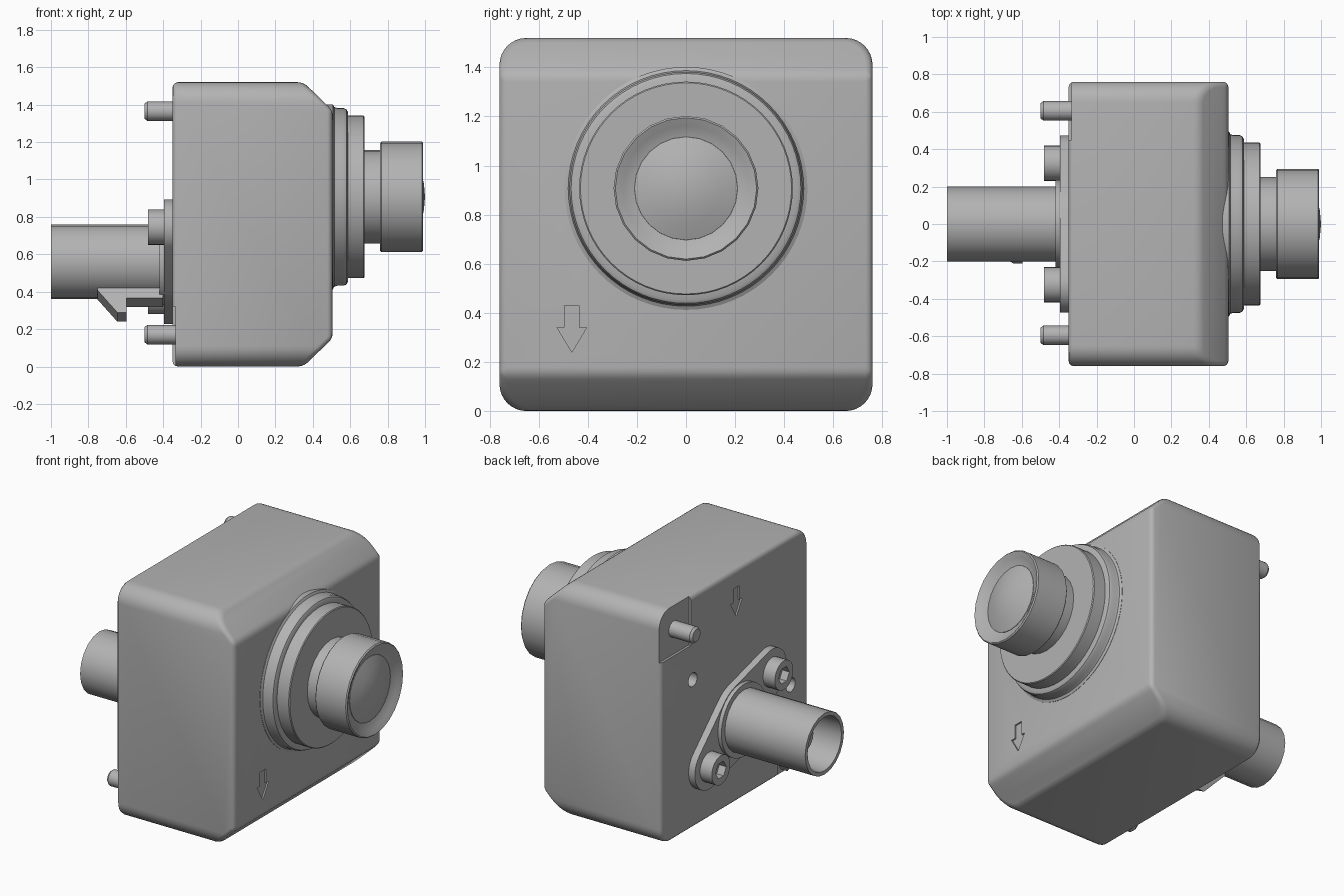
import bpy, bmesh, math
from mathutils import Vector
from mathutils.geometry import convex_hull_2d

if "Cube" in bpy.data.objects:
    bpy.data.objects.remove(bpy.data.objects["Cube"])

grey = bpy.data.materials.new("housing grey")
grey.use_nodes = True
COLOUR = (0.45, 0.45, 0.45, 1)
grey.diffuse_color = COLOUR
grey.node_tree.nodes["Principled BSDF"].inputs["Base Color"].default_value = COLOUR


def finish(name, bm, smooth=True):
    bmesh.ops.recalc_face_normals(bm, faces=bm.faces)
    mesh = bpy.data.meshes.new(name)
    bm.to_mesh(mesh)
    bm.free()
    mesh.materials.append(grey)
    obj = bpy.data.objects.new(name, mesh)
    bpy.context.collection.objects.link(obj)
    if smooth:
        shade(obj)
    return obj


def shade(obj):
    bpy.ops.object.select_all(action='DESELECT')
    obj.select_set(True)
    bpy.context.view_layer.objects.active = obj
    bpy.ops.object.shade_smooth_by_angle(angle=math.radians(32))


def circle(y, z, r, n, start=0.0):
    return [(y + r * math.cos(start + math.tau * i / n),
             z + r * math.sin(start + math.tau * i / n)) for i in range(n)]


def prism(bm, outline, x0, x1):
    """Extrude a (y, z) outline along x."""
    face = bm.faces.new([bm.verts.new((x0, y, z)) for y, z in outline])
    out = bmesh.ops.extrude_face_region(bm, geom=[face])
    moved = [v for v in out["geom"] if isinstance(v, bmesh.types.BMVert)]
    bmesh.ops.translate(bm, verts=moved, vec=(x1 - x0, 0, 0))


def lathe(name, profile, y, z, n):
    """Turn an (x, radius) profile about an axis along x, capping open ends."""
    bm = bmesh.new()
    rings = []
    for x, r in profile:
        if r == 0:
            rings.append([bm.verts.new((x, y, z))] * n)
        else:
            rings.append([bm.verts.new((x, a, b)) for a, b in circle(y, z, r, n)])
    for a, b in zip(rings, rings[1:]):
        for i in range(n):
            j = (i + 1) % n
            quad = list(dict.fromkeys([a[i], a[j], b[j], b[i]]))
            bm.faces.new(quad)
    for end in (rings[0], rings[-1]):
        if end[0] is not end[1]:
            bm.faces.new(end)
    return finish(name, bm)


def hull(circles):
    pts = [p for c in circles for p in circle(*c, 40)]
    return [pts[i] for i in convex_hull_2d(pts)]


def box(y0, y1, z0, z1):
    return [(y0, z0), (y1, z0), (y1, z1), (y0, z1)]


def arrow(y, z):
    """Down arrow with its tip at (y, z)."""
    half = [(0, 0), (0.06, 0.1), (0.03, 0.1), (0.03, 0.19)]
    return [(y + a, z + b) for a, b in half] + [(y - a, z + b) for a, b in half[:0:-1]]


def cut(obj, cutter):
    mod = obj.modifiers.new("cut", 'BOOLEAN')
    mod.object = cutter
    mod.solver = 'EXACT'


def bake(obj, helpers=()):
    """Apply modifiers, then drop the cutters."""
    bpy.context.view_layer.update()
    ev = obj.evaluated_get(bpy.context.evaluated_depsgraph_get())
    mesh = bpy.data.meshes.new_from_object(ev)
    obj.modifiers.clear()
    obj.data = mesh
    for h in helpers:
        bpy.data.objects.remove(h)
    shade(obj)


# Housing: rounded block with the upper and lower front edges sloped off
BACK, FRONT, HALF, TOP, ROUND = -0.35, 0.505, 0.76, 1.52, 0.11
outline = []
for k, (sy, sz) in enumerate([(1, 1), (-1, 1), (-1, -1), (1, -1)]):
    for i in range(9):
        t = math.pi / 2 * (k + i / 8)
        outline.append((sy * (HALF - ROUND) + ROUND * math.cos(t),
                        TOP / 2 + sz * (TOP / 2 - ROUND) + ROUND * math.sin(t)))
bm = bmesh.new()
prism(bm, outline, BACK, FRONT)
for z, s in ((TOP, 1), (0, -1)):
    res = bmesh.ops.bisect_plane(bm, geom=bm.verts[:] + bm.edges[:] + bm.faces[:],
                                 plane_co=(0.35, 0, z), plane_no=Vector((0.15, 0, s * 0.155)),
                                 clear_outer=True)
    rim = [e for e in res["geom_cut"] if isinstance(e, bmesh.types.BMEdge)]
    bmesh.ops.contextual_create(bm, geom=rim)
housing = finish("housing", bm, False)
bevel = housing.modifiers.new("soft edges", 'BEVEL')
bevel.width = 0.028
bevel.segments = 3
bevel.limit_method = 'ANGLE'
bevel.angle_limit = math.radians(30)
bevel.use_clamp_overlap = False

# Recessed pin corners, vent holes and engraved arrows
bm = bmesh.new()
prism(bm, box(0.45, 0.9, 1.2, 1.7), -0.5, BACK + 0.015)
prism(bm, box(-0.9, -0.45, -0.2, 0.32), -0.5, BACK + 0.015)
for y, z in ((0.43, 0.97), (-0.58, 0.55)):
    prism(bm, circle(y, z, 0.045, 20), -0.5, BACK + 0.08)
prism(bm, arrow(-0.02, 1.21), -0.5, BACK + 0.01)
prism(bm, arrow(-0.465, 0.24), FRONT - 0.01, 0.6)
cutter = finish("housing_cutter", bm, False)
cutter.hide_render = True
cut(housing, cutter)
bake(housing, [cutter])

# Lens: stepped flange, neck and barrel with a domed glass
LENS_Z = 0.907
lathe("lens_seat", [(0.45, 0.495), (0.507, 0.495), (0.515, 0.48), (0.53, 0.475), (0.565, 0.475),
                    (0.58, 0.468), (0.587, 0.455), (0.587, 0.4)], 0, LENS_Z, 64)
lathe("lens_flange", [(0.55, 0.435), (0.67, 0.435), (0.675, 0.43)], 0, LENS_Z, 64)
lathe("lens_neck", [(0.65, 0.25), (0.78, 0.25)], 0, LENS_Z, 24)
lathe("lens_barrel", [(0.76, 0.288), (0.767, 0.295), (0.983, 0.295), (0.99, 0.288),
                      (0.975, 0.255), (0.95, 0.21)], 0, LENS_Z, 24)
lathe("lens_glass", [(0.94, 0.212), (0.953, 0.21), (0.978, 0.14), (0.994, 0.07), (1.0, 0)],
      0, LENS_Z, 24)

# Locating pins on opposite rear corners
for name, y, z in (("upper_pin", 0.605, 1.365), ("lower_pin", -0.595, 0.17)):
    lathe(name, [(-0.3, 0.052), (-0.485, 0.052), (-0.5, 0.04)], y, z, 20)

# Two-lobed mounting plate and raised connector base
PLUG_Z = 0.56
BOLTS = [(-0.325, 0.745), (0.325, 0.375)]
bm = bmesh.new()
prism(bm, hull([(0, PLUG_Z, 0.24)] + [(y, z, 0.148) for y, z in BOLTS]), -0.395, -0.34)
finish("mounting_plate", bm)
lathe("connector_base", [(-0.38, 0.235), (-0.42, 0.235)], 0, PLUG_Z, 32)

# Socket head bolts
for i, (y, z) in enumerate(BOLTS):
    bm = bmesh.new()
    prism(bm, circle(y, z, 0.095, 24), -0.48, -0.37)
    bolt = finish(f"bolt_{i + 1}", bm, False)
    bm = bmesh.new()
    prism(bm, circle(y, z, 0.055, 6), -0.55, -0.43)
    hexagon = finish("hex_cutter", bm, False)
    hexagon.hide_render = True
    cut(bolt, hexagon)
    bake(bolt, [hexagon])

# Hollow rear connector with an inner contact sleeve
lathe("connector_tube", [(-0.4, 0.2), (-1.0, 0.2), (-1.0, 0.175), (-0.6, 0.165)], 0, PLUG_Z, 20)
lathe("contact_sleeve", [(-0.59, 0.085), (-0.86, 0.085), (-0.86, 0.06), (-0.65, 0.06)],
      0, PLUG_Z, 16)

# Latch hook under the connector, turned square to the plate
bm = bmesh.new()
hook = [(-0.75, 0.19), (-0.75, 0.205), (-0.645, 0.34), (-0.595, 0.34),
        (-0.595, 0.25), (-0.4, 0.25), (-0.4, 0.18)]
face = bm.faces.new([bm.verts.new((x, -0.05, -r)) for x, r in hook])
out = bmesh.ops.extrude_face_region(bm, geom=[face])
bmesh.ops.translate(bm, vec=(0, 0.1, 0),
                    verts=[v for v in out["geom"] if isinstance(v, bmesh.types.BMVert)])
latch = finish("latch_hook", bm, False)
latch.location.z = PLUG_Z
latch.rotation_euler.x = -math.radians(29.6)
